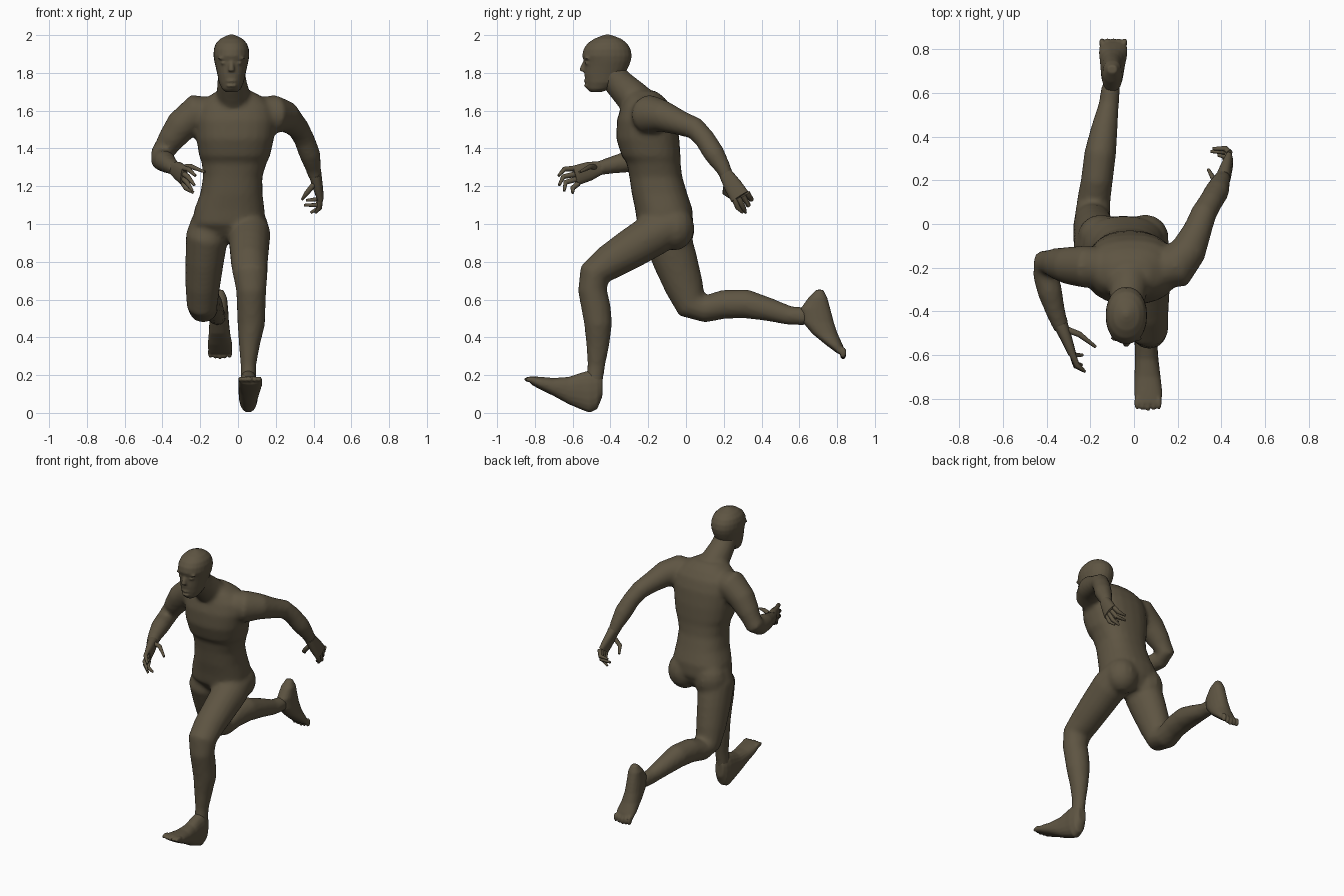
import bpy, bmesh, math
from mathutils import Vector

skin = bpy.data.materials.new("olive brown skin")
skin.diffuse_color = (0.112, 0.09, 0.055, 1)


def add_loft(bm, stations, side=None, axis=None, n=18, p=2.0):
    """Skin superellipse rings (x, y, z, r_side, r_other) into a closed tube."""
    pts = [Vector(s[:3]) for s in stations]
    side = Vector(side) if side else (pts[-1] - pts[0]).orthogonal()
    rings = []
    for i, s in enumerate(stations):
        t = Vector(axis) if axis else (pts[min(i + 1, len(pts) - 1)] - pts[max(i - 1, 0)]).normalized()
        a = (side - t * side.dot(t)).normalized()
        b = t.cross(a)
        ra, rb = s[3], s[-1]
        ring = []
        for k in range(n):
            c, d = math.cos(math.tau * k / n), math.sin(math.tau * k / n)
            c = math.copysign(abs(c) ** (2 / p), c)
            d = math.copysign(abs(d) ** (2 / p), d)
            ring.append(bm.verts.new(pts[i] + a * ra * c + b * rb * d))
        rings.append(ring)
    faces = [bm.faces.new(rings[0]), bm.faces.new(rings[-1])]
    for r, q in zip(rings, rings[1:]):
        for k in range(n):
            faces.append(bm.faces.new((r[k], r[(k + 1) % n], q[(k + 1) % n], q[k])))
    bmesh.ops.recalc_face_normals(bm, faces=faces)


def add_ball(bm, loc, size):
    made = bmesh.ops.create_uvsphere(bm, u_segments=14, v_segments=9, radius=1)["verts"]
    for v in made:
        v.co = Vector(loc) + Vector(c * s for c, s in zip(v.co, size))


def finish(name, bm, voxel=0, smooth=4):
    me = bpy.data.meshes.new(name)
    bm.to_mesh(me)
    bm.free()
    me.materials.append(skin)
    ob = bpy.data.objects.new(name, me)
    bpy.context.collection.objects.link(ob)
    bpy.ops.object.select_all(action='DESELECT')
    ob.select_set(True)
    bpy.context.view_layer.objects.active = ob
    if voxel:  # fuse the overlapping tubes into one skin
        m = ob.modifiers.new("fuse", 'REMESH')
        m.mode, m.voxel_size = 'VOXEL', voxel
        m = ob.modifiers.new("relax", 'SMOOTH')
        m.factor, m.iterations = 0.5, smooth
        bpy.ops.object.convert(target='MESH')
    bpy.ops.object.shade_smooth_by_angle(angle=math.radians(60))
    return ob


X, Y, Z = (1, 0, 0), (0, 1, 0), (0, 0, 1)

# --- body: torso, neck, arms and legs fused
body = bmesh.new()
add_loft(body, [
    (-.05, -.09, .90, .07, .07), (-.05, -.10, .94, .14, .11), (-.05, -.11, 1.0, .195, .148),
    (-.045, -.118, 1.08, .185, .152), (-.035, -.14, 1.16, .165, .147), (-.028, -.16, 1.25, .157, .14),
    (-.02, -.172, 1.325, .172, .143), (-.018, -.185, 1.36, .188, .156), (-.015, -.202, 1.45, .205, .167),
    (-.012, -.208, 1.55, .215, .158), (-.012, -.21, 1.62, .20, .135), (-.015, -.22, 1.67, .15, .105),
    (-.02, -.235, 1.705, .09, .075)], X, Z, n=24, p=2.4)
add_loft(body, [(-.02, -.21, 1.60, .10), (-.025, -.29, 1.68, .09), (-.032, -.36, 1.75, .078),
                (-.035, -.41, 1.82, .07)], X)
# arm swung back
add_loft(body, [
    (.10, -.21, 1.58, .09), (.19, -.195, 1.58, .103), (.25, -.12, 1.57, .083), (.29, -.03, 1.535, .066),
    (.32, .05, 1.505, .059), (.35, .10, 1.45, .055), (.38, .15, 1.37, .056), (.40, .20, 1.29, .041),
    (.41, .22, 1.24, .034)], Z)
# arm swung forward
add_loft(body, [
    (-.12, -.2, 1.58, .09), (-.22, -.195, 1.59, .098), (-.30, -.19, 1.52, .086), (-.36, -.18, 1.44, .07),
    (-.405, -.175, 1.37, .06), (-.405, -.23, 1.34, .058), (-.385, -.31, 1.33, .057),
    (-.36, -.40, 1.31, .045), (-.33, -.48, 1.29, .036)], Z)
# leg striding forward
add_loft(body, [
    (.05, -.06, 1.0, .105, .10), (.06, -.17, .945, .112, .115), (.06, -.29, .87, .105, .107),
    (.06, -.41, .795, .098, .094), (.065, -.485, .735, .092, .084), (.07, -.495, .65, .08, .077),
    (.07, -.475, .55, .076, .078), (.07, -.465, .47, .073, .074), (.06, -.467, .36, .056, .061),
    (.055, -.475, .25, .041, .047), (.055, -.49, .13, .042, .045)], X)
# leg trailing behind
add_loft(body, [
    (-.14, -.10, 1.0, .11, .11), (-.165, -.10, .93, .112, .128), (-.177, -.055, .80, .102, .118),
    (-.187, -.01, .67, .092, .103), (-.19, .03, .575, .082, .09), (-.185, .10, .55, .077, .072),
    (-.17, .20, .575, .073, .077), (-.155, .32, .577, .073, .077), (-.135, .44, .547, .061, .062),
    (-.115, .55, .515, .046, .05), (-.105, .64, .51, .043, .048)], X)
# buttocks
add_ball(body, (.05, -.06, .98), (.11, .105, .12))
add_ball(body, (-.15, -.06, .97), (.11, .105, .13))
finish("body", body, voxel=.014)

# --- feet with toes
foot = bmesh.new()
add_loft(foot, [
    (.055, -.443, .14, .03, .055), (.055, -.47, .12, .045, .10), (.055, -.51, .113, .052, .113),
    (.055, -.55, .115, .052, .10), (.058, -.62, .118, .054, .073), (.062, -.70, .137, .06, .048),
    (.065, -.77, .157, .065, .034), (.066, -.82, .172, .06, .022)], X, Y, p=2.3)
for i in range(5):
    add_ball(foot, (.014 + .025 * i, -.825 + .004 * abs(i - 2), .177), (.013, .034, .016))
finish("front_foot", foot, voxel=.007, smooth=3)

foot = bmesh.new()
add_loft(foot, [
    (-.10, .708, .652, .022, .018), (-.10, .698, .61, .042, .05), (-.10, .685, .55, .048, .08),
    (-.10, .70, .48, .052, .083), (-.098, .735, .42, .057, .068), (-.095, .785, .36, .066, .045),
    (-.095, .823, .315, .062, .022)], X, Z, p=2.3)
for i in range(5):
    add_ball(foot, (-.147 + .026 * i, .832, .312 + .004 * abs(i - 2)), (.013, .018, .03))
finish("back_foot", foot, voxel=.007, smooth=3)


# --- hands: flat palm and curled fingers (base, bend, tip)
def hand(name, palm, side, fingers):
    bm = bmesh.new()
    add_loft(bm, palm, side, p=2.4)
    for base, bend, tip in fingers:
        add_loft(bm, [(*base, .015), (*bend, .0135), (*tip, .007)], n=10)
    finish(name, bm)


hand("front_hand", [(-.338, -.455, 1.297, .036, .034), (-.315, -.51, 1.28, .05, .028),
                    (-.285, -.59, 1.255, .054, .019)], Z, [
    ((-.288, -.58, 1.295), (-.262, -.645, 1.29), (-.225, -.675, 1.255)),
    ((-.287, -.58, 1.265), (-.265, -.65, 1.25), (-.23, -.672, 1.205)),
    ((-.287, -.58, 1.238), (-.27, -.638, 1.22), (-.24, -.645, 1.175)),
    ((-.29, -.57, 1.215), (-.275, -.60, 1.19), (-.235, -.60, 1.165)),
    ((-.315, -.48, 1.30), (-.25, -.505, 1.305), (-.175, -.563, 1.275))])
hand("back_hand", [(.408, .21, 1.265, .036, .034), (.422, .25, 1.2, .048, .027),
                   (.435, .285, 1.145, .052, .019)], (0, 1, .5), [
    ((.437, .325, 1.165), (.42, .345, 1.13), (.36, .345, 1.125)),
    ((.437, .302, 1.15), (.42, .33, 1.10), (.35, .332, 1.10)),
    ((.437, .278, 1.14), (.43, .305, 1.085), (.385, .315, 1.06)),
    ((.435, .255, 1.135), (.432, .275, 1.085), (.41, .30, 1.06)),
    ((.41, .215, 1.22), (.365, .205, 1.165), (.34, .25, 1.13))])

# --- head: horizontal rings given by height, front, back and half width
head = bmesh.new()
rings = [(1.698, -.505, -.45, .03), (1.715, -.525, -.40, .05), (1.75, -.532, -.35, .066),
         (1.79, -.538, -.325, .074), (1.83, -.538, -.305, .083), (1.86, -.54, -.293, .09),
         (1.89, -.55, -.287, .095), (1.925, -.543, -.293, .093), (1.955, -.523, -.31, .083),
         (1.98, -.488, -.342, .06), (1.995, -.45, -.38, .03), (2.003, -.425, -.405, .01)]
add_loft(head, [(-.035, (f + b) / 2, z, w, (b - f) / 2) for z, f, b, w in rings], X, Z, n=24, p=2.15)
# nose, lips, eyes, brows
add_loft(head, [(-.035, -.53, 1.87, .010), (-.035, -.545, 1.835, .014), (-.035, -.546, 1.808, .018)], X, Z)
for z in (1.757, 1.732):
    add_ball(head, (-.035, -.527, z), (.03, .014, .008))
for s in (-1, 1):
    add_ball(head, (-.035 + s * .042, -.52, 1.852), (.016, .016, .009))
    add_ball(head, (-.035 + s * .042, -.522, 1.877), (.03, .016, .008))
finish("head", head, voxel=.007, smooth=3)
